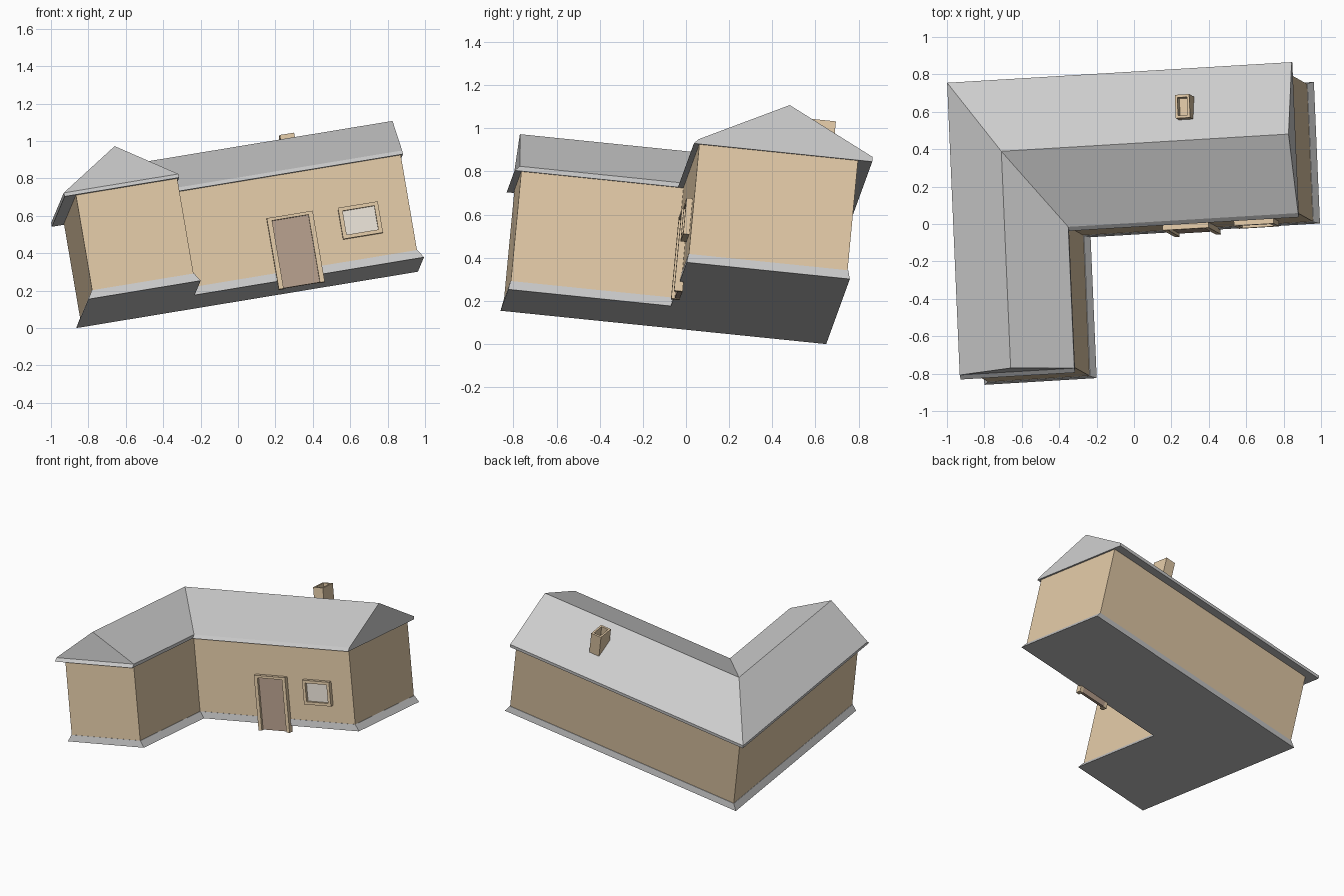
import bpy, bmesh
from mathutils import Matrix, Vector

if "Cube" in bpy.data.objects:
    bpy.data.objects.remove(bpy.data.objects["Cube"])

# Tilted house frame: local along / across / up axes
ax = Vector((1, .06, .165)).normalized()
up = Vector((-.17, .095, 1))
up = (up - ax * up.dot(ax)).normalized()
ay = up.cross(ax)
TILT = Matrix((ax, ay, up)).transposed().to_4x4()


def material(name, rgb):
    m = bpy.data.materials.new(name)
    m.diffuse_color = (*rgb, 1)
    m.use_nodes = True
    m.node_tree.nodes["Principled BSDF"].inputs["Base Color"].default_value = m.diffuse_color
    return m


CLAY = material("clay", (.75, .58, .38))
DOOR = material("door_brown", (.46, .34, .26))
PANE = material("pane", (.82, .76, .68))


def make(name, verts, faces, mat=None):
    bm = bmesh.new()
    vs = [bm.verts.new(v) for v in verts]
    for f in faces:
        bm.faces.new([vs[i] for i in f])
    bmesh.ops.recalc_face_normals(bm, faces=bm.faces)
    bm.transform(TILT)
    me = bpy.data.meshes.new(name)
    bm.to_mesh(me)
    bm.free()
    ob = bpy.data.objects.new(name, me)
    bpy.context.collection.objects.link(ob)
    if mat:
        me.materials.append(mat)
    return ob


def ell(x0, x1, y0, y1, xi, yi, z):
    """L-shaped outline with its inner corner at xi, yi."""
    return [(x0, y0, z), (xi, y0, z), (xi, yi, z), (x1, yi, z), (x1, y1, z), (x0, y1, z)]


def loft(name, a, b, mat=None):
    n = len(a)
    sides = [(i, (i + 1) % n, n + (i + 1) % n, n + i) for i in range(n)]
    return make(name, a + b, [tuple(range(n)), tuple(range(n, 2 * n))] + sides, mat)


def box(name, x0, x1, y0, y1, z0, z1, mat=None):
    def rect(z):
        return [(x0, y0, z), (x1, y0, z), (x1, y1, z), (x0, y1, z)]
    return loft(name, rect(z0), rect(z1), mat)


# Plinth, walls and sloping eave board
loft("plinth", ell(-.814, 1.041, -.836, .683, -.204, -.078, .205),
     ell(-.787, 1.013, -.828, .673, -.232, -.072, .25))
loft("walls", ell(-.785, 1.011, -.826, .670, -.235, -.070, .21),
     ell(-.785, 1.011, -.826, .670, -.235, -.070, .775), CLAY)
loft("eave_board", ell(-.848, 1.022, -.858, .736, -.226, -.096, .768),
     ell(-.848, 1.022, -.836, .736, -.226, -.076, .79))

# Gabled L roof with one hip and one valley
ridge = [(-.537, -.836, .993), (-.537, .33, .993), (1.022, .33, .993)]
make("roof", ell(-.848, 1.022, -.836, .736, -.226, -.076, .79) + ridge,
     [(0, 1, 6), (1, 2, 7, 6), (2, 3, 8, 7), (3, 4, 8), (4, 5, 7, 8),
      (5, 0, 6, 7), (5, 4, 3, 2, 1, 0)])

# Door with jambs and header
box("door", .270, .470, -.083, -.06, .163, .532, DOOR)
for side, x in (("left", .245), ("right", .468)):
    box("door_jamb_" + side, x, x + .026, -.10, -.06, .16, .53, CLAY)
box("door_header", .245, .494, -.10, -.06, .53, .547, CLAY)

# Window with surround
box("window_pane", .650, .826, -.079, -.06, .39, .52, PANE)
for side, x in (("left", .630), ("right", .824)):
    box("window_jamb_" + side, x, x + .022, -.098, -.06, .39, .52, CLAY)
for side, z in (("sill", .37), ("header", .52)):
    box("window_" + side, .630, .846, -.098, -.06, z, z + .02, CLAY)

# Hollow chimney: outer shell, rim and sunken flue
cx, cy = .46, .51


def ring(hx, hy, z):
    return [(cx + sx * hx, cy + sy * hy, z) for sx, sy in ((-1, -1), (1, -1), (1, 1), (-1, 1))]


loops = [ring(.039, .063, .84), ring(.039, .063, 1.028),
         ring(.026, .048, 1.028), ring(.026, .048, .96)]
faces = [(0, 1, 2, 3), (12, 13, 14, 15)]
for k in range(3):
    for i in range(4):
        j = (i + 1) % 4
        faces.append((4 * k + i, 4 * k + j, 4 * k + 4 + j, 4 * k + 4 + i))
make("chimney", sum(loops, []), faces, CLAY)
